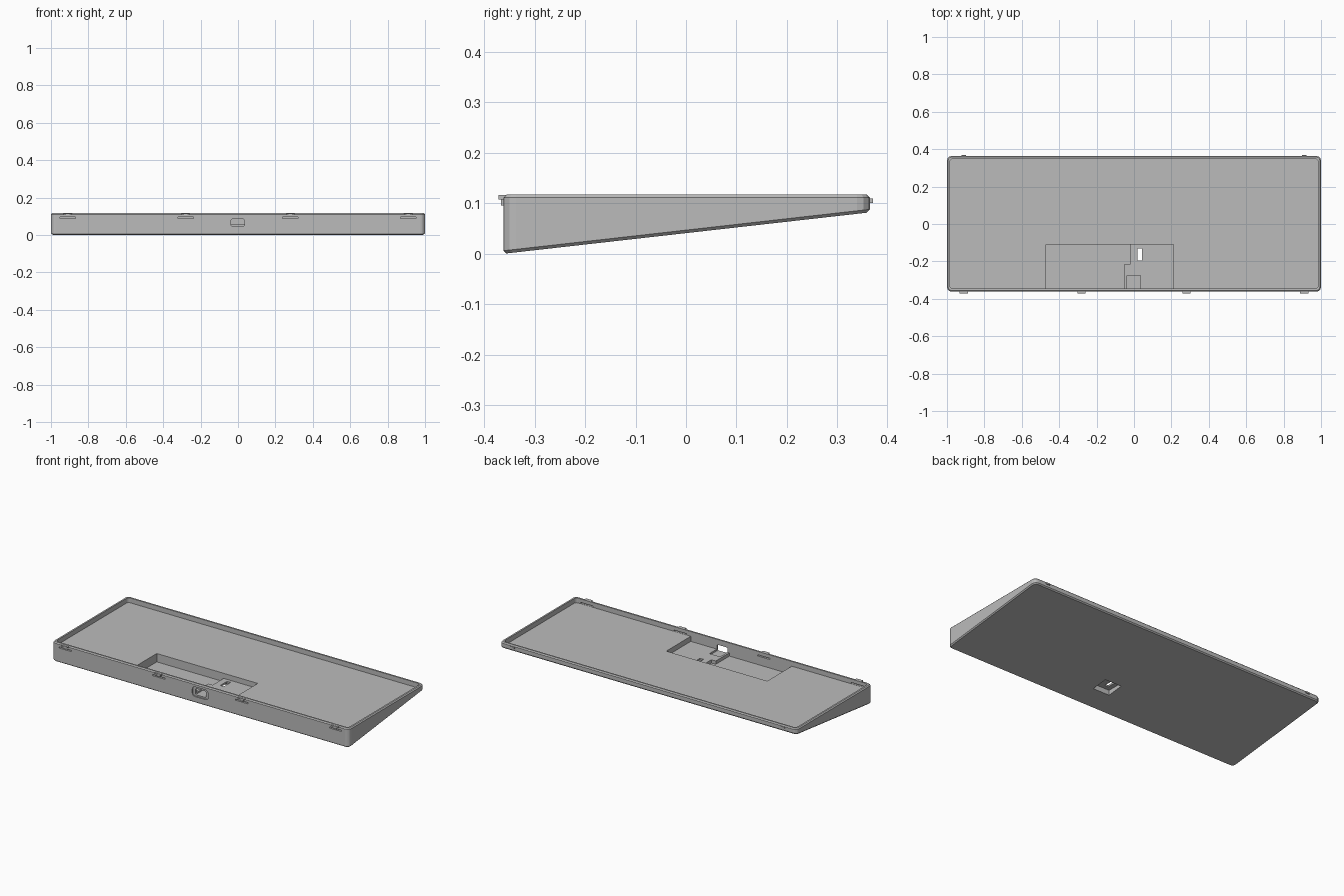
import bpy, bmesh

cube = bpy.data.objects.get("Cube")
if cube:
    bpy.data.objects.remove(cube, do_unlink=True)

grey = bpy.data.materials.new("plain grey plastic")
grey.use_nodes = True
COLOUR = (0.5, 0.5, 0.5, 1)
grey.diffuse_color = COLOUR
grey.node_tree.nodes["Principled BSDF"].inputs["Base Color"].default_value = COLOUR

TOP, FLOOR = 0.117, 0.088
FRONT, BACK = -0.362, 0.364
WALL = 0.016


def box(name, x, y, z, back_z=None, corner=0, axis=2, segments=3, rim=0):
    """Box from ranges; back_z lifts the rear bottom edge, corner rounds edges along axis."""
    bm = bmesh.new()
    bmesh.ops.create_cube(bm, size=1)
    for v in bm.verts:
        v.co = [r[0] if c < 0 else r[1] for c, r in zip(v.co, (x, y, z))]
        if back_z is not None and v.co.y == y[1] or back_z is not None and v.co.y > 0:
            if v.co.z < z[1] - 1e-5:
                v.co.z = back_z
    if corner:
        edges = [e for e in bm.edges
                 if abs((e.verts[0].co - e.verts[1].co).normalized()[axis]) > 0.99
                 and all(abs(e.verts[0].co[i] - e.verts[1].co[i]) < 1e-5
                         for i in range(3) if i != axis)]
        bmesh.ops.bevel(bm, geom=edges, offset=corner, segments=segments,
                        profile=0.5, affect='EDGES')
    if rim:
        bm.normal_update()
        edges = [e for e in bm.edges
                 if any(abs(f.normal.z) > 0.9 for f in e.link_faces)]
        bmesh.ops.bevel(bm, geom=edges, offset=rim, segments=1, affect='EDGES')
    bmesh.ops.recalc_face_normals(bm, faces=bm.faces)
    mesh = bpy.data.meshes.new(name)
    bm.to_mesh(mesh)
    bm.free()
    mesh.materials.append(grey)
    obj = bpy.data.objects.new(name, mesh)
    bpy.context.scene.collection.objects.link(obj)
    return obj


# wedge shaped tray body
tray = box("tray", (-1, 1), (FRONT, BACK), (0, TOP), back_z=0.082,
           corner=0.025, rim=0.006)


def cut(*args, **kwargs):
    """Subtract a box from the tray."""
    cutter = box("cutter", *args, **kwargs)
    cutter.hide_render = True
    mod = tray.modifiers.new("cut", 'BOOLEAN')
    mod.operation = 'DIFFERENCE'
    mod.solver = 'EXACT'
    mod.object = cutter
    bpy.context.view_layer.objects.active = tray
    bpy.ops.object.modifier_apply(modifier=mod.name)
    bpy.data.objects.remove(cutter, do_unlink=True)


INNER = FRONT + WALL
# main cavity inside the rim
cut((-1 + WALL, 1 - WALL), (INNER, BACK - WALL), (FLOOR, 0.2), corner=0.015)
# deep pocket, raised ledge beside it and the step between them
cut((-0.47, -0.02), (INNER, -0.11), (0.057, 0.15))
cut((-0.03, 0.21), (INNER, -0.11), (0.057, 0.15))
cut((-0.47, -0.05), (INNER, -0.11), (0.037, 0.07))
cut((-0.06, -0.02), (-0.215, -0.11), (0.037, 0.07))
# connector seat and port through the front wall
cut((-0.037, 0.034), (INNER, -0.275), (0.047, 0.07))
cut((-0.055, 0.052), (-0.4, FRONT + 0.007), (0.038, 0.097), corner=0.018, axis=1)
cut((-0.037, 0.034), (-0.4, INNER + 0.004), (0.047, 0.085), corner=0.008, axis=1)
# underside recess with a slot into the ledge
cut((-0.01, 0.1), (-0.22, -0.12), (-0.05, 0.046))
cut((0.018, 0.042), (-0.195, -0.13), (0.02, 0.08))

# front snap clips: slit, stem and hook
for i, x in enumerate((-0.91, -0.28, 0.28, 0.91)):
    cut((x - 0.042, x + 0.042), (-0.4, INNER + 0.005), (0.089, 0.096))
    box(f"front_clip_stem_{i}", (x - 0.01, x + 0.01),
        (FRONT - 0.004, INNER), (0.0955, TOP - 0.001))
    box(f"front_clip_hook_{i}", (x - 0.022, x + 0.022),
        (FRONT - 0.009, INNER - 0.003), (0.108, TOP - 0.001))

# rear catches
for side, x in (("right", -0.91), ("left", 0.91)):
    box(f"rear_catch_{side}", (x - 0.012, x + 0.012),
        (BACK - 0.01, BACK + 0.006), (0.101, 0.110))
